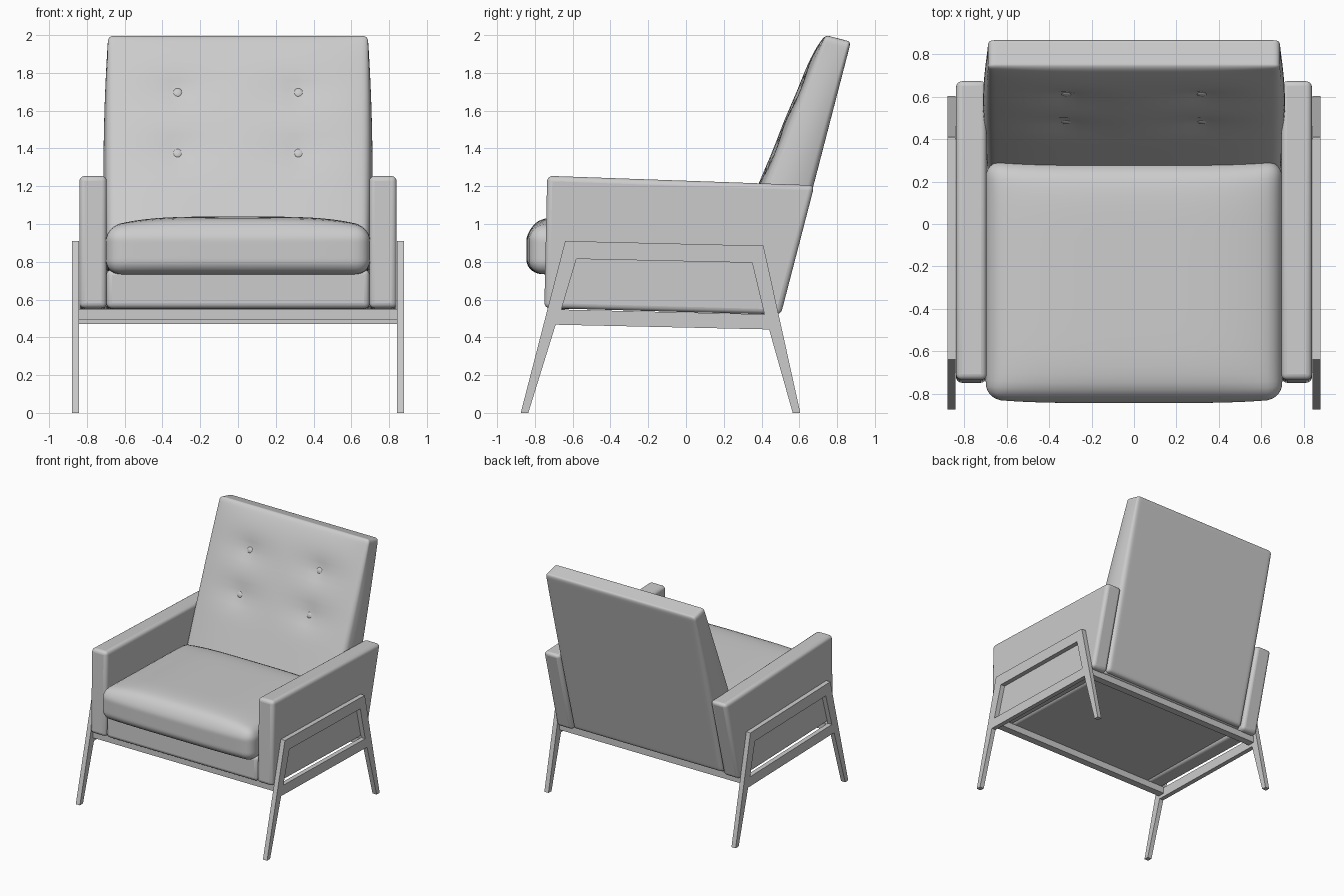
import bpy, bmesh, math
from mathutils import Vector

if "Cube" in bpy.data.objects:
    bpy.data.objects.remove(bpy.data.objects["Cube"])


def finish(name, bm, smooth=True, mirror=False, bevel=0):
    bmesh.ops.recalc_face_normals(bm, faces=bm.faces)
    me = bpy.data.meshes.new(name)
    bm.to_mesh(me)
    bm.free()
    ob = bpy.data.objects.new(name, me)
    bpy.context.collection.objects.link(ob)
    if bevel:
        m = ob.modifiers.new("Bevel", 'BEVEL')
        m.width, m.segments = bevel, 4
        m.limit_method = 'ANGLE'
    if mirror:
        m = ob.modifiers.new("Mirror", 'MIRROR')
        m.use_mirror_merge = False
    if smooth:
        bpy.ops.object.select_all(action='DESELECT')
        ob.select_set(True)
        bpy.context.view_layer.objects.active = ob
        bpy.ops.object.shade_smooth_by_angle(angle=math.radians(40))
    return ob


def prism(name, pts, x0, x1, faces=None, **kw):
    """Side profile in (y, z), extruded along x."""
    bm = bmesh.new()
    vs = [bm.verts.new((x0, y, z)) for y, z in pts]
    for f in faces or [range(len(pts))]:
        bm.faces.new([vs[i] for i in f])
    ext = bmesh.ops.extrude_face_region(bm, geom=bm.faces[:], use_keep_orig=True)
    for v in ext["geom"]:
        if isinstance(v, bmesh.types.BMVert):
            v.co.x += x1 - x0
    return finish(name, bm, **kw)


def padded(name, half, radius, shape, cuts=27):
    """Rounded box with dense edges, reshaped by a function of the local point."""
    bm = bmesh.new()
    bmesh.ops.create_cube(bm, size=2)
    bmesh.ops.subdivide_edges(bm, edges=bm.edges[:], cuts=cuts, use_grid_fill=True)
    for v in bm.verts:
        p = Vector([h * math.sin(c * math.pi / 2) for c, h in zip(v.co, half)])
        core = Vector([max(radius - h, min(h - radius, c)) for c, h in zip(p, half)])
        v.co = shape(core + (p - core).normalized() * radius)
    return finish(name, bm)


# Side frames: top bar, lower bar and two splayed legs around an opening
frame = [(-.64, .91), (.41, .885), (-.58, .815), (.35, .795), (.415, .522), (-.66, .547),
         (-.69, .467), (.44, .442), (-.875, 0), (-.835, 0), (.565, 0), (.605, 0)]
prism("side_frame", frame, .842, .88,
      faces=[(0, 2, 3, 1), (5, 6, 7, 4), (0, 8, 9, 6, 5, 2), (1, 3, 4, 7, 10, 11)],
      smooth=False, mirror=True)

# Cross rails joining the side frames
prism("front_rail", [(-.70, .495), (-.64, .495), (-.64, .55), (-.70, .55)], -.845, .845, smooth=False)
prism("rear_rail", [(.40, .47), (.46, .47), (.46, .525), (.40, .525)], -.845, .845, smooth=False)

# Upholstered arms
prism("arm", [(-.735, 1.255), (.68, 1.205), (.502, .52), (-.75, .555)], .695, .84,
      mirror=True, bevel=.028)

# Seat base under the cushion
prism("seat_base", [(-.745, .553), (-.742, .76), (.43, .74), (.48, .53)], -.697, .697, bevel=.03)


# Seat cushion with crowned top, tilted slightly backwards
def seat_shape(p):
    hx, hy, hz = .70, .56, .125
    fx = 1 - min(1, abs(p.x / hx)) ** 4
    fy = 1 - min(1, abs(p.y / hy)) ** 8
    z = p.z + .06 * fx * fy * max(0, p.z / hz)
    y = p.y - .02 * fx * max(0, -p.y / hy) ** 4
    return Vector((p.x, y - .265, .847 + z - .025 * p.y))


padded("seat_cushion", (.70, .56, .125), .075, seat_shape)

# Backrest: raked wedge with a soft front dented at four buttons
BUTTONS = [(x, z) for x in (-.32, .32) for z in (1.375, 1.695)]


def back_shape(p):
    t, s = p.z / 1.46 + .5, p.y / .24 + .5
    front = Vector((0, .17, .60)).lerp(Vector((0, .738, 2.0)), t)
    rear = Vector((0, .50, .53)).lerp(Vector((0, .873, 1.965)), t)
    q = front.lerp(rear, s)
    fx = 1 - min(1, abs(p.x / .688)) ** 4
    ft = 1 - abs(2 * t - 1) ** 8
    puff = .032 * fx * ft
    for bx, bz in BUTTONS:
        dx, dz = p.x - bx, front.z - bz
        puff -= .02 * math.exp(-(dx / .2) ** 2 - (dz / .1) ** 2)
        puff -= .012 * math.exp(-(dx * dx + dz * dz) / .0025)
    q += Vector((0, -.93, .37)) * puff * max(0, 1 - s)
    q.x = p.x * (1 + .035 * (1 - (2 * t - 1) ** 2) * 4 * s * (1 - s))
    return q


padded("backrest", (.688, .12, .73), .028, back_shape, cuts=39)

# Buttons seated in the dents
for bx, bz in BUTTONS:
    bm = bmesh.new()
    bmesh.ops.create_uvsphere(bm, u_segments=20, v_segments=10, radius=.026)
    bmesh.ops.scale(bm, vec=(1, 1, .45), verts=bm.verts)
    ob = finish("back_button", bm)
    ob.location = back_shape(Vector((bx, -.12, ((bz - .60) / 1.4 - .5) * 1.46)))
    ob.rotation_euler = Vector((0, -.93, .37)).to_track_quat('Z', 'Y').to_euler()
